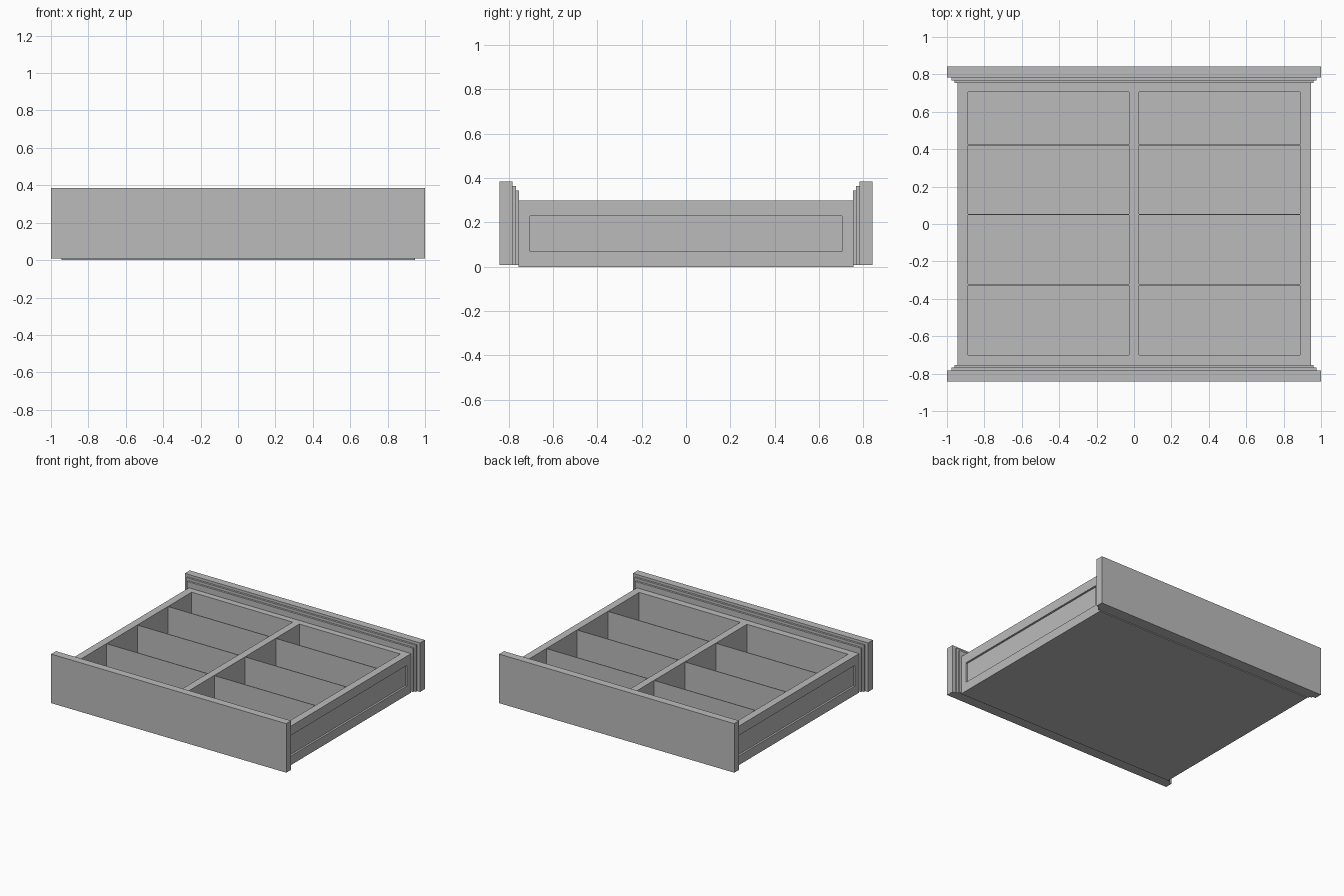
import bpy, bmesh
from mathutils import Vector

if "Cube" in bpy.data.objects:
    bpy.data.objects.remove(bpy.data.objects["Cube"])

grey = bpy.data.materials.new("plain_grey")
grey.diffuse_color = (0.5, 0.5, 0.5, 1)
grey.use_nodes = True
grey.node_tree.nodes["Principled BSDF"].inputs["Base Color"].default_value = grey.diffuse_color


def box(name, x0, x1, y0, y1, z0, z1):
    bm = bmesh.new()
    bmesh.ops.create_cube(bm, size=1)
    for v in bm.verts:
        v.co = Vector(((x0 + x1) / 2 + v.co.x * (x1 - x0),
                       (y0 + y1) / 2 + v.co.y * (y1 - y0),
                       (z0 + z1) / 2 + v.co.z * (z1 - z0)))
    me = bpy.data.meshes.new(name)
    bm.to_mesh(me)
    bm.free()
    me.materials.append(grey)
    ob = bpy.data.objects.new(name, me)
    bpy.context.collection.objects.link(ob)
    return ob


# Tray body with a recessed panel on each long side
tray = box("tray_body", -0.945, 0.945, -0.755, 0.755, 0, 0.30)
bm = bmesh.new()
bm.from_mesh(tray.data)
sides = [f for f in bm.faces if abs(f.normal.x) > 0.9]
bmesh.ops.inset_individual(bm, faces=sides, thickness=0.05)
for f in sides:
    for v in f.verts:
        v.co.y = 0.705 if v.co.y > 0 else -0.705
        v.co.z = 0.228 if v.co.z > 0.15 else 0.07
panels = bmesh.ops.extrude_discrete_faces(bm, faces=sides)["faces"]
for f in panels:
    s = 1 if f.calc_center_median().x > 0 else -1
    for v in f.verts:
        v.co.x -= s * 0.015
bmesh.ops.recalc_face_normals(bm, faces=bm.faces)
bm.to_mesh(tray.data)
bm.free()

for s, side in ((-1, "left"), (1, "right")):
    # Hollow on each side of the centre rail
    x0, x1 = sorted((s * 0.028, s * 0.888))
    cutter = box(side + "_hollow_cutter", x0, x1, -0.70, 0.705, 0.03, 0.5)
    cutter.hide_render = True
    cutter.hide_viewport = True
    cut = tray.modifiers.new(side + "_hollow", 'BOOLEAN')
    cut.operation = 'DIFFERENCE'
    cut.solver = 'EXACT'
    cut.object = cutter
    # Thin cross dividers
    for i, y in enumerate((-0.325, 0.05, 0.423)):
        box(f"{side}_divider_{i + 1}", x0, x1, y - 0.003, y + 0.003, 0.03, 0.298)

# Stepped end boards, front and back
for s, end in ((-1, "front"), (1, "back")):
    for part, half, a, b, top in (("board", 1.0, 0.783, 0.842, 0.385),
                                  ("outer_step", 0.975, 0.768, 0.783, 0.365),
                                  ("inner_step", 0.96, 0.753, 0.768, 0.345)):
        y0, y1 = sorted((s * a, s * b))
        box(f"{end}_{part}", -half, half, y0, y1, 0.008, top)
